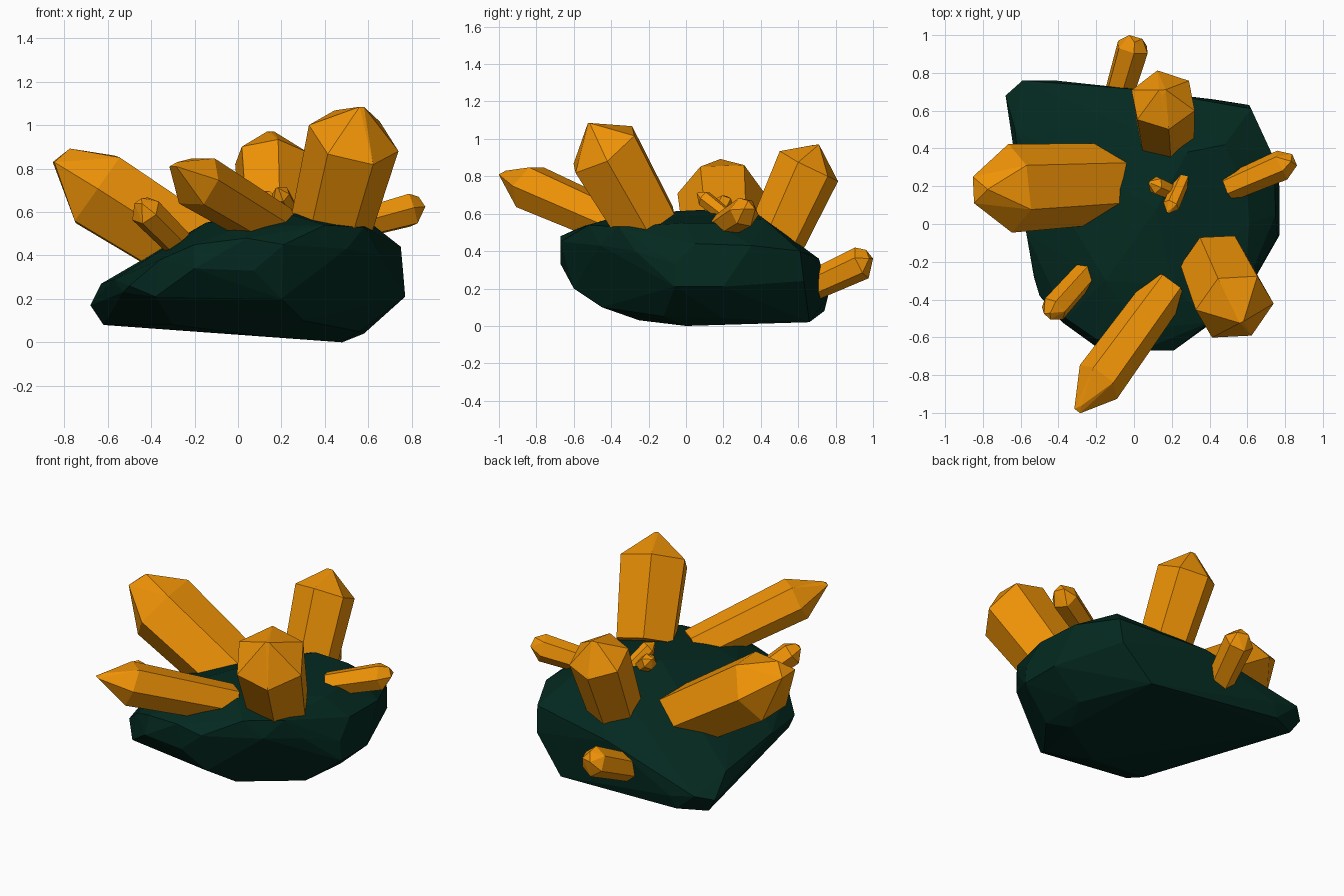
import bpy, bmesh, math, random
from mathutils import Vector

random.seed(4)


def material(name, rgb):
    m = bpy.data.materials.new(name)
    m.diffuse_color = (*rgb, 1)
    return m


GREEN = material("dark_green", (0.001, 0.022, 0.014))
AMBER = material("amber", (0.86, 0.29, 0.002))


def hull_object(name, points, mat, angle):
    """Faceted convex solid around a few points."""
    bm = bmesh.new()
    for p in points:
        bm.verts.new(p)
    res = bmesh.ops.convex_hull(bm, input=bm.verts)
    junk = [g for g in set(res["geom_interior"] + res["geom_unused"])
            if isinstance(g, bmesh.types.BMVert) and g.is_valid]
    bmesh.ops.delete(bm, geom=junk, context="VERTS")
    bmesh.ops.dissolve_limit(bm, angle_limit=math.radians(angle),
                             verts=bm.verts, edges=bm.edges)
    bmesh.ops.recalc_face_normals(bm, faces=bm.faces)
    me = bpy.data.meshes.new(name)
    bm.to_mesh(me)
    bm.free()
    me.materials.append(mat)
    ob = bpy.data.objects.new(name, me)
    bpy.context.collection.objects.link(ob)
    return ob


def crystal(name, base, tip, r, cap, spin=0.0, ridge=0.15, flat=1.0, base_scale=0.88):
    """Six-sided prism with uneven shoulders and a short ridge at the tip."""
    base, tip = Vector(base), Vector(tip)
    axis = tip - base
    length = axis.length
    axis.normalize()
    u = axis.cross(Vector((0, 0, 1))).normalized()
    v = u.cross(axis) * flat
    pts = []
    for i in range(6):
        a = math.radians(60 * i + spin)
        d = (u * math.cos(a) + v * math.sin(a)) * r
        pts.append(base + d * base_scale)
        pts.append(base + axis * (length - cap * random.uniform(0.88, 1.1)) + d)
    pts += [tip + u * r * ridge, tip - u * r * ridge,
            tip - axis * cap * 0.12 + v * r * ridge * 1.5]
    return hull_object(name, pts, AMBER, 1)


# Rock base
rock = [
    # upper plateau
    (-0.15, -0.30, 0.55), (0.20, -0.32, 0.60), (0.58, -0.36, 0.53), (0.61, 0.00, 0.55),
    (0.60, 0.15, 0.55), (0.48, 0.42, 0.57), (0.12, 0.08, 0.62), (0.28, 0.38, 0.60),
    (0.02, -0.56, 0.53), (0.40, -0.52, 0.54),
    # front
    (-0.20, -0.65, 0.34), (0.07, -0.67, 0.33), (0.21, -0.67, 0.45), (0.04, -0.67, 0.48),
    (-0.20, -0.61, 0.45), (-0.36, -0.50, 0.38), (0.50, -0.46, 0.43), (0.20, -0.60, 0.20),
    # right
    (0.74, 0.35, 0.43), (0.75, 0.05, 0.44), (0.76, -0.06, 0.33), (0.77, 0.20, 0.21),
    (0.77, -0.06, 0.21), (0.65, -0.27, 0.40), (0.61, 0.63, 0.24), (0.62, 0.61, 0.40),
    # back
    (-0.59, 0.76, 0.20), (-0.42, 0.76, 0.16), (-0.68, 0.68, 0.17), (-0.62, 0.66, 0.08),
    (-0.45, 0.74, 0.08), (0.05, 0.71, 0.36),
    # left
    (-0.53, -0.28, 0.23), (-0.50, -0.38, 0.26), (-0.57, -0.05, 0.29), (-0.38, -0.52, 0.21),
    (-0.63, 0.50, 0.27),
    # underside
    (0.48, 0.00, 0.0), (0.58, 0.20, 0.04), (0.42, 0.66, 0.02), (0.10, -0.25, 0.03),
    (0.30, -0.45, 0.10), (-0.30, -0.28, 0.08), (0.56, -0.12, 0.05),
]
hull_object("rock_base", rock, GREEN, 4)

# Crystals: base, tip, radius, cap length, roll, tip ridge, flattening
crystal("left_crystal", (0.00, 0.22, 0.29), (-0.85, 0.18, 0.83), 0.235, 0.25, 0, 0.3, 0.88)
crystal("front_crystal", (0.18, -0.33, 0.52), (-0.30, -0.99, 0.81), 0.132, 0.20, 0)
crystal("right_tall_crystal", (0.43, -0.21, 0.54), (0.57, -0.52, 1.085), 0.215, 0.17, 25, 0.05)
crystal("back_tall_crystal", (0.17, 0.45, 0.40), (0.15, 0.71, 0.97), 0.178, 0.13, 24, 0.1)
crystal("right_small_crystal", (0.50, 0.19, 0.53), (0.85, 0.34, 0.625), 0.082, 0.07, 10, 0.4)
crystal("back_low_crystal", (-0.10, 0.62, 0.19), (0.01, 0.99, 0.36), 0.09, 0.06, 20, 0.4)
crystal("front_left_crystal", (-0.20, -0.20, 0.38), (-0.46, -0.49, 0.64), 0.075, 0.06, 15, 0.3)
crystal("tiny_crystal_front", (0.26, 0.24, 0.57), (0.18, 0.06, 0.71), 0.045, 0.05)
crystal("tiny_crystal_back", (0.22, 0.16, 0.57), (0.08, 0.22, 0.69), 0.05, 0.05, 30)
